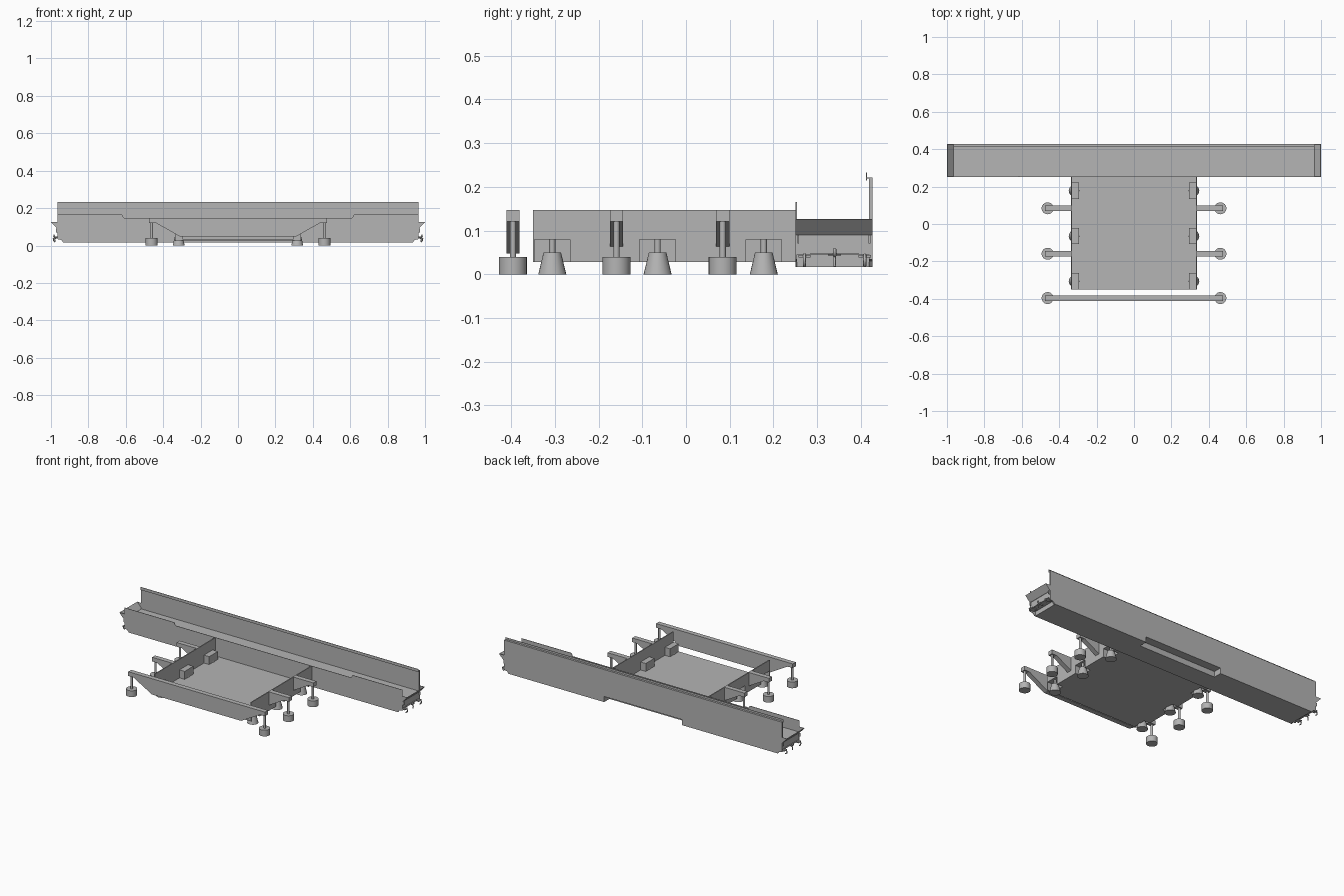
import bpy, bmesh, math

if "Cube" in bpy.data.objects:
    bpy.data.objects.remove(bpy.data.objects["Cube"])

# Plain dark grey for the whole model
grey = bpy.data.materials.new("dark_grey")
grey.diffuse_color = (0.46, 0.46, 0.46, 1)
grey.use_nodes = True
grey.node_tree.nodes["Principled BSDF"].inputs["Base Color"].default_value = grey.diffuse_color


def link(name, data):
    data.materials.append(grey)
    ob = bpy.data.objects.new(name, data)
    bpy.context.collection.objects.link(ob)
    return ob


def finish(name, bm):
    bmesh.ops.recalc_face_normals(bm, faces=bm.faces)
    me = bpy.data.meshes.new(name)
    bm.to_mesh(me)
    bm.free()
    return link(name, me)


def prism(name, pts, y0, y1):
    """Extrude an x/z outline from y0 to y1."""
    bm = bmesh.new()
    f = bm.faces.new([bm.verts.new((x, y0, z)) for x, z in pts])
    r = bmesh.ops.extrude_face_region(bm, geom=[f])
    vs = [v for v in r["geom"] if isinstance(v, bmesh.types.BMVert)]
    bmesh.ops.translate(bm, verts=vs, vec=(0, y1 - y0, 0))
    return finish(name, bm)


def box(name, x0, x1, y0, y1, z0, z1):
    return prism(name, [(x0, z0), (x1, z0), (x1, z1), (x0, z1)], y0, y1)


def sym(pts):
    """Complete a right-hand outline with its mirror image."""
    return pts + [(-x, z) for x, z in reversed(pts)]


def lathe(name, x, y, prof, n=24):
    """Turn a list of (radius, z) rings around a vertical axis."""
    bm = bmesh.new()
    rings = [[bm.verts.new((x + r * math.cos(2 * math.pi * i / n),
                            y + r * math.sin(2 * math.pi * i / n), z))
              for i in range(n)] for r, z in prof]
    for a, b in zip(rings, rings[1:]):
        for i in range(n):
            j = (i + 1) % n
            bm.faces.new((a[i], a[j], b[j], b[i]))
    bm.faces.new(rings[0])
    bm.faces.new(rings[-1])
    ob = finish(name, bm)
    bpy.context.view_layer.objects.active = ob
    ob.select_set(True)
    bpy.ops.object.shade_smooth_by_angle(angle=math.radians(35))
    ob.select_set(False)
    return ob


def wire(name, pts, r):
    """Thin round bar along a path."""
    cu = bpy.data.curves.new(name, "CURVE")
    cu.dimensions = "3D"
    cu.bevel_depth = r
    cu.bevel_resolution = 1
    cu.use_fill_caps = True
    sp = cu.splines.new("POLY")
    sp.points.add(len(pts) - 1)
    for p, co in zip(sp.points, pts):
        p.co = (*co, 1)
    return link(name, cu)


def cut(ob, cutter):
    cutter.hide_render = True
    cutter.hide_viewport = True
    m = ob.modifiers.new("cut", "BOOLEAN")
    m.object = cutter
    m.operation = "DIFFERENCE"
    m.solver = "EXACT"


# Long trough: core below the loading floor, undercut at both ends
core = prism("trough_core", sym([(0.93, 0.017), (0.93, 0.045), (0.964, 0.045), (0.964, 0.093)]),
             0.253, 0.42)
back = prism("trough_back_wall", sym([(0.935, 0.017), (0.945, 0.03), (0.966, 0.034), (0.966, 0.221)]),
             0.419, 0.427)
notch = box("underside_notch_cutter", -0.27, 0.27, 0.375, 0.45, 0.0, 0.052)
cut(core, notch)
cut(back, notch)
prism("trough_front_wall", sym([(0.935, 0.017), (0.945, 0.03), (0.966, 0.034), (0.966, 0.165),
                                (0.62, 0.165), (0.61, 0.147)]), 0.251, 0.2535)

# Inward lip on the back wall
box("back_wall_ledge", -0.966, 0.966, 0.412, 0.42, 0.219, 0.221)
box("back_wall_lip", -0.966, 0.966, 0.412, 0.414, 0.215, 0.233)

# Trough ends: sloping flap with gussets, hinges, hanging loops and coupling hook
for s in (-1, 1):
    prism("end_flap", [(s * 0.964, 0.091), (s * 0.967, 0.09), (s * 1.0, 0.125), (s * 0.998, 0.127)],
          0.251, 0.427)
    for y in (0.251, 0.4245):
        prism("flap_gusset", [(s * 0.966, 0.09), (s * 0.998, 0.126), (s * 0.966, 0.126)], y, y + 0.0025)
    box("end_beam", s * 0.955, s * 0.97, 0.285, 0.395, 0.045, 0.049)
    for y in (0.257, 0.42):
        box("flap_hinge", s * 0.96, s * 0.974, y - 0.002, y + 0.002, 0.07, 0.09)
    for y in (0.271, 0.409):
        box("loop_bracket", s * 0.945, s * 0.98, y - 0.014, y + 0.014, 0.038, 0.044)
        wire("hanging_loop", [(s * x, y, z) for x, z in
             ((0.955, 0.045), (0.978, 0.044), (0.988, 0.037), (0.986, 0.025), (0.977, 0.019))], 0.0035)
    wire("coupling_hook", [(s * x, 0.34, z) for x, z in
         ((0.95, 0.042), (0.975, 0.042), (0.985, 0.05), (0.982, 0.058))], 0.004)
    wire("coupling_link", [(s * x, 0.34, z) for x, z in
         ((0.972, 0.042), (0.98, 0.033), (0.978, 0.018))], 0.003)
    wire("coupling_bar", [(s * 0.975, 0.325, 0.045), (s * 0.975, 0.355, 0.045)], 0.002)

# Low tray, open toward the front; pockets in its sides take the cone feet
floor = box("tray_floor", -0.331, 0.331, -0.35, 0.251, 0.028, 0.031)
for s in (-1, 1):
    wall = box("tray_side_wall", s * 0.331, s * 0.337, -0.35, 0.251, 0.028, 0.147)
    for y in (0.178, -0.065, -0.306):
        y0, y1 = max(y - 0.043, -0.35), y + 0.043
        gap = box("pocket_cutter", s * 0.297, s * 0.36, y0 + 0.002, y1 - 0.002, 0.0, 0.079)
        cut(wall, gap)
        cut(floor, gap)
        box("pocket_roof", s * 0.295, s * 0.337, y0, y1, 0.079, 0.081)
        box("pocket_back", s * 0.295, s * 0.297, y0, y1, 0.028, 0.081)
        for a in (y0, y1 - 0.002):
            box("pocket_side", s * 0.295, s * 0.337, a, a + 0.002, 0.028, 0.081)
        lathe("cone_foot", s * 0.317, y, [(0.032, 0), (0.02, 0.05), (0.007, 0.05), (0.007, 0.08)])

# Front cross beam and side outrigger arms
prism("front_cross_beam", sym([(0.31, 0.048), (0.44, 0.121), (0.475, 0.121), (0.475, 0.147)]),
      -0.411, -0.381)
ARMS_Y = (-0.396, -0.159, 0.084)
for s in (-1, 1):
    for y in ARMS_Y[1:]:
        prism("outrigger_arm", [(s * x, z) for x, z in
              ((0.335, 0.062), (0.44, 0.121), (0.475, 0.121), (0.475, 0.147), (0.335, 0.147))],
              y - 0.015, y + 0.015)
    for y in ARMS_Y:
        lathe("outrigger_foot", s * 0.462, y,
              [(0.032, 0), (0.032, 0.039), (0.007, 0.039), (0.007, 0.122)])
